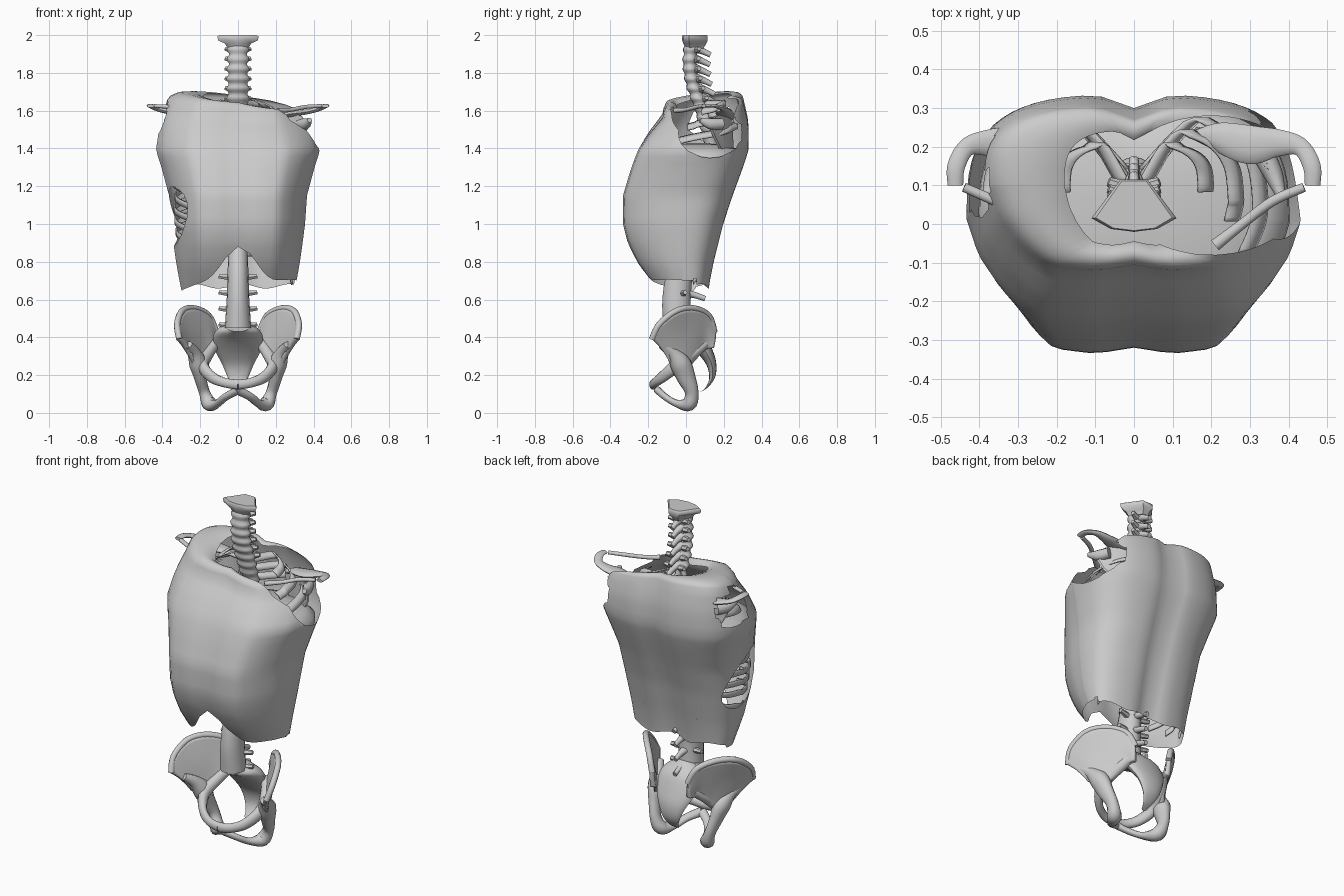
import bpy, bmesh, math
from mathutils import Vector

if "Cube" in bpy.data.objects:
    bpy.data.objects.remove(bpy.data.objects["Cube"])

BONE = bpy.data.materials.new("plain_grey")
BONE.diffuse_color = (0.6, 0.6, 0.6, 1)
BONE.use_nodes = True
BONE.node_tree.nodes["Principled BSDF"].inputs["Base Color"].default_value = BONE.diffuse_color


def finish(name, bm, angle=50):
    bmesh.ops.recalc_face_normals(bm, faces=bm.faces)
    me = bpy.data.meshes.new(name)
    bm.to_mesh(me)
    bm.free()
    me.materials.append(BONE)
    ob = bpy.data.objects.new(name, me)
    bpy.context.collection.objects.link(ob)
    bpy.ops.object.select_all(action='DESELECT')
    bpy.context.view_layer.objects.active = ob
    ob.select_set(True)
    bpy.ops.object.shade_smooth_by_angle(angle=math.radians(angle))
    return ob


def spline(pts, n=5):
    """Catmull-Rom through points of any dimension."""
    out = []
    for i in range(len(pts) - 1):
        p = [pts[max(0, min(len(pts) - 1, i + k))] for k in (-1, 0, 1, 2)]
        for j in range(n):
            t = j / n
            out.append(tuple(0.5 * (2 * b + (c - a) * t + (2 * a - 5 * b + 4 * c - d) * t * t
                                    + (3 * b - a - 3 * c + d) * t ** 3) for a, b, c, d in zip(*p)))
    return out + [tuple(pts[-1])]


def skin(bm, rows, closed=True, caps=True):
    vs = [[bm.verts.new(p) for p in r] for r in rows]
    n = len(vs[0])
    for a, b in zip(vs, vs[1:]):
        for i in range(n if closed else n - 1):
            bm.faces.new((a[i], a[(i + 1) % n], b[(i + 1) % n], b[i]))
    if closed and caps:
        bm.faces.new(vs[0])
        bm.faces.new(vs[-1])


def tube(bm, pts, up=(0, 0, 1), seg=10, n=5):
    """pts: x, y, z, width radius, height radius (along up)."""
    path = spline(pts, n) if n > 1 else pts
    rows = []
    for i, p in enumerate(path):
        t = (Vector(path[min(i + 1, len(path) - 1)][:3]) - Vector(path[max(i - 1, 0)][:3])).normalized()
        side = t.cross(Vector(up)).normalized()
        top = side.cross(t)
        rows.append([Vector(p[:3]) + side * p[3] * math.cos(k * math.tau / seg)
                     + top * p[4] * math.sin(k * math.tau / seg) for k in range(seg)])
    skin(bm, rows)


def flip(pts, s):
    return [(p[0] * s,) + tuple(p[1:]) for p in pts]


# torso cross-sections: z, half width, front y, back y, y of widest point
SECT = [(0.63, .295, -.13, .12, .0), (0.7, .31, -.19, .13, -.01), (0.8, .328, -.26, .15, -.03),
        (0.9, .342, -.31, .175, -.03), (1.0, .355, -.335, .20, -.03), (1.15, .365, -.335, .25, -.02),
        (1.3, .405, -.29, .305, 0), (1.39, .435, -.255, .335, .01), (1.5, .415, -.2, .335, .05),
        (1.6, .375, -.125, .305, .1)]
FRONT = [(0, 1), (.3, 1), (.57, .96), (.7, .82), (.82, .62), (.93, .35), (1, 0)]


def section(z, a, k=1.0):
    z = max(SECT[0][0], min(SECT[-1][0], z))
    for A, B in zip(SECT, SECT[1:]):
        if z <= B[0]:
            t = (z - A[0]) / (B[0] - A[0])
            w, f, b, yc = [A[j] + (B[j] - A[j]) * t for j in range(1, 5)]
            break
    c, s = math.cos(a), math.sin(a)
    u = abs(c) ** .7
    if s > 0:
        y = (b - yc) * (1 - u ** 3.1) ** (1 / 3.1)
    else:
        y = 0
        for (u0, v0), (u1, v1) in zip(FRONT, FRONT[1:]):
            if u0 <= u <= u1:
                y = (f - yc) * (v0 + (v1 - v0) * (u - u0) / (u1 - u0))
    x = math.copysign(w * u, c)
    # spinal groove and chest midline
    y -= math.copysign((.035 if s > 0 else .015) * math.exp(-(x / .06) ** 2), s) * min(1, abs(s) * 2)
    return x * k, yc + y * k


def cut(bm, f):
    """Trim the surface along f = 0, removing the negative side."""
    new = []
    for e in list(bm.edges):
        a, b = e.verts
        fa, fb = f(a.co), f(b.co)
        if fa * fb < 0:
            new.append(bmesh.utils.edge_split(e, a, fa / (fa - fb))[1])
    bmesh.ops.connect_verts(bm, verts=new)
    dead = [g for g in bm.faces if f(g.calc_center_median()) < 0]
    bmesh.ops.delete(bm, geom=dead, context='FACES')


def oval(u, v, cu, cv, ru, rv):
    return math.hypot((u - cu) / ru, (v - cv) / rv) - 1


# torso shell
bm = bmesh.new()
angs = [k * math.tau / 64 for k in range(64)]
rows = []
for j in range(25):
    z = .63 + j * .97 / 24
    tilt = max(0, (z - 1.4) / .2)
    rows.append([(x, y, z + tilt * (.2 * (y - .1) + .02 - .13 * max(0, x) + .08 * max(0, -x)))
                 for x, y in (section(z, a) for a in angs)])
base = rows[-1]
for k, dz in ((.96, .01), (.86, .02), (.72, .022), (.58, .02), (.48, .012)):
    rows.append([(x * k, .1 + (y - .1) * (.4 + .6 * k), z + dz * max(1, min(3, 2 - 5 * (y - .1))))
                 for x, y, z in base])
skin(bm, rows, caps=False)
# lower hem with front arch
cut(bm, lambda p: p.z - (.65 + .012 * math.sin(p.x * 25 + 1) + (.14 * max(0, p.x) if p.y < .05 else .02)
                         + (.22 * math.exp(-(p.x / .14) ** 2) if p.y < -.02 else 0)))
# arm openings, one-sided shoulder opening, flank window
cut(bm, lambda p: max(oval(p.y, p.z, .13, 1.53, .115, .11), .35 + p.x))
cut(bm, lambda p: max(oval(p.y, p.z, .13, 1.48, .17, .13), .3 - p.x))
cut(bm, lambda p: max(oval(p.x, p.y, .2, .1, .25, .18), 1.42 - p.z))
cut(bm, lambda p: max(oval(p.y, p.z + .25 * p.y, -.07, 1.02, .19, .15), .2 + p.x))
finish("torso_shell", bm, 60)

# inner chest lining below the shoulder openings
bm = bmesh.new()
skin(bm, [[section(z, a, k) + (z,) for a in angs]
          for k, z in ((.97, 1.33), (.94, 1.36), (.8, 1.4), (.55, 1.42), (.25, 1.43))])
finish("chest_lining", bm)

# spine column with ridged vertebrae: x, y, z, rx, ry
SP = [(0, -.045, .45, .07, .075), (0, -.05, .6, .06, .075), (0, -.03, .75, .055, .07),
      (0, .02, .88, .05, .06), (0, .1, 1.05, .045, .05), (0, .14, 1.25, .045, .045),
      (0, .13, 1.45, .045, .04), (0, .08, 1.62, .054, .04), (0, .038, 1.74, .056, .038),
      (0, .022, 1.85, .054, .038), (0, .03, 1.97, .052, .038)]
path = spline(SP, 12)


def spine_at(z):
    return min(path, key=lambda p: abs(p[2] - z))


bm = bmesh.new()
rows = []
for p in path:
    m = 1 + (.0 if p[2] < .9 else .12) * math.cos(p[2] * math.tau / .052)
    rows.append([(p[3] * m * math.cos(a), p[1] + p[4] * m * math.sin(a), p[2])
                 for a in (k * math.tau / 16 for k in range(16))])
skin(bm, rows)
finish("spine_column", bm)

# vertebra processes
bm = bmesh.new()
for z0, n, gap, back, side in ((1.66, 6, .052, .105, .066), (.46, 4, .085, .15, .1)):
    for i in range(n):
        z = z0 + i * gap
        y = spine_at(z)[1]
        tube(bm, [(0, y + .02, z + .01, .04, .024), (0, y + back * .6, z - .005, .018, .017),
                  (0, y + back, z - .025, .012, .014)], seg=8, n=3)
        for s in (1, -1):
            tube(bm, flip([(.03, y + .03, z, .02, .018), (side, y + .045, z + .008, .012, .012)], s), seg=6, n=1)
finish("vertebra_processes", bm)

# top vertebra plate
bm = bmesh.new()
out = [(.11, .015), (.06, -.013), (0, -.02), (-.06, -.013), (-.11, .015), (-.035, .115), (.035, .115)]
skin(bm, [[(x * kx, .04 + (y - .04) * ky, z) for x, y in out]
          for kx, ky, z in ((.5, .7, 1.93), (.62, .9, 1.955), (.95, 1, 1.972), (1, 1, 1.992), (.9, .95, 2.0))])
finish("top_vertebra", bm)

# ribs as flat curved bands
bm = bmesh.new()
scales = [.5, .66, .78, .86, .9, .92] + [.945] * 6
for i in range(12):
    z0 = 1.64 - i * .06 if i < 3 else 1.34 - (i - 3) * .062
    drop = .05 + .02 * min(i, 5)
    end = [-.2, -.4, -.6][i] if i < 3 else (-1.25 if i < 9 else [-.75, -.4, .2][i - 9])
    y0 = spine_at(z0)[1]
    for s in (1, -1):
        pts = [(.03, y0 + .02, z0)]
        for j in range(9):
            zz = z0 - drop * j / 8
            pts.append(section(zz, 1.2 + (end - 1.2) * j / 8, scales[i]) + (zz,))
        wide = .04 if i < 3 else 0
        skin(bm, [[(x - wide * s * .6, y, z + .016), (x, y, z + .003), (x + wide * s * .3, y, z - .016)]
                  for x, y, z in flip(spline(pts, 3), s)], closed=False)
ribs = finish("ribs", bm)
mod = ribs.modifiers.new("thickness", 'SOLIDIFY')
mod.thickness = .008

for s, side in ((1, "right"), (-1, "left")):
    # collar bone (the covered side only shows its outer end)
    bm = bmesh.new()
    bone = [(.21, -.055, 1.6, .016, .014), (.28, 0, 1.605, .013, .011), (.36, .06, 1.62, .013, .011),
            (.44, .095, 1.625, .012, .01)]
    tube(bm, flip(bone if s > 0 else bone[2:], s))
    finish("collar_bone_" + side, bm)

    # shoulder blade with its arched spine and hook
    bm = bmesh.new()
    tube(bm, flip([(.155, .23, 1.55, .012, .012), (.22, .225, 1.57, .038, .015), (.3, .205, 1.585, .05, .015),
                   (.37, .21, 1.595, .036, .014), (.43, .2, 1.61, .024, .012), (.46, .15, 1.625, .023, .01),
                   (.462, .1, 1.625, .02, .01)], s))
    tube(bm, flip([(.33, .19, 1.53, .03, .03), (.36, .13, 1.53, .025, .03), (.38, .075, 1.55, .013, .013)], s))
    top = [(.15, .235, 1.54), (.2, .245, 1.58), (.28, .215, 1.59), (.34, .16, 1.57), (.375, .13, 1.52)]
    low = [(.16, .25, 1.42), (.18, .255, 1.32), (.21, .25, 1.24), (.25, .235, 1.3), (.35, .16, 1.45)]
    rows = [flip([tuple(a + (b - a) * t for a, b in zip(p, q)) for p, q in zip(top, low)], s)
            for t in (0, .33, .66, 1)]
    for off in (0, .012):
        skin(bm, [[(x, y - off, z) for x, y, z in r] for r in rows], closed=False)
    finish("shoulder_blade_" + side, bm)

    # hip wing
    bm = bmesh.new()
    crest = [(.115, .15, .43), (.155, .12, .515), (.23, .04, .553), (.295, -.05, .54), (.322, -.14, .47),
             (.31, -.18, .39)]
    mid = [(.115, .15, .39), (.15, .1, .43), (.195, .04, .42), (.24, -.03, .41), (.27, -.09, .385), (.28, -.14, .35)]
    brim = [(.115, .145, .345), (.13, .09, .335), (.16, .04, .28), (.19, 0, .24), (.215, -.05, .24), (.235, -.09, .28)]
    cols = [spline(c, 4) for c in zip(*[spline(flip(r, s), 4) for r in (crest, mid, brim)])]
    skin(bm, cols, closed=False)
    wing = finish("hip_wing_" + side, bm)
    mod = wing.modifiers.new("thickness", 'SOLIDIFY')
    mod.thickness, mod.offset = .028, 0
    # rounded crest rim, socket, seat bone and pubic arch
    bm = bmesh.new()
    tube(bm, flip([p + (.017, .017) for p in crest], s), up=(0.3, 0.3, 1))
    tube(bm, flip([(.265, -.13, .36, .02, .025), (.235, -.075, .32, .035, .035), (.212, -.03, .26, .055, .048),
                   (.2, .0, .19, .05, .034), (.178, .03, .11, .036, .03), (.15, .015, .047, .038, .04),
                   (.11, -.05, .05, .02, .026), (.065, -.11, .085, .018, .024), (.0, -.15, .12, .02, .026)], s),
         up=(1, 0, 0.1))
    tube(bm, flip([(.12, .1, .37, .03, .03), (.16, .03, .31, .03, .032), (.185, -.05, .25, .03, .035),
                   (.14, -.125, .19, .022, .03), (.07, -.165, .16, .02, .026), (0, -.175, .15, .02, .028)], s))
    finish("hip_arch_" + side, bm)

# sacrum and tail: y, z, half width, half depth
bm = bmesh.new()
prof = [(-.03, .46, .065, .06), (.0, .44, .11, .055), (.05, .4, .132, .05), (.1, .33, .12, .035),
        (.135, .26, .085, .024), (.14, .19, .055, .017), (.115, .14, .03, .012), (.085, .115, .016, .009)]
skin(bm, [[(w * math.cos(a), y + d * math.sin(a), z + d * .5 * math.sin(a))
           for a in (k * math.tau / 16 for k in range(16))] for y, z, w, d in spline(prof, 4)])
finish("sacrum", bm)
